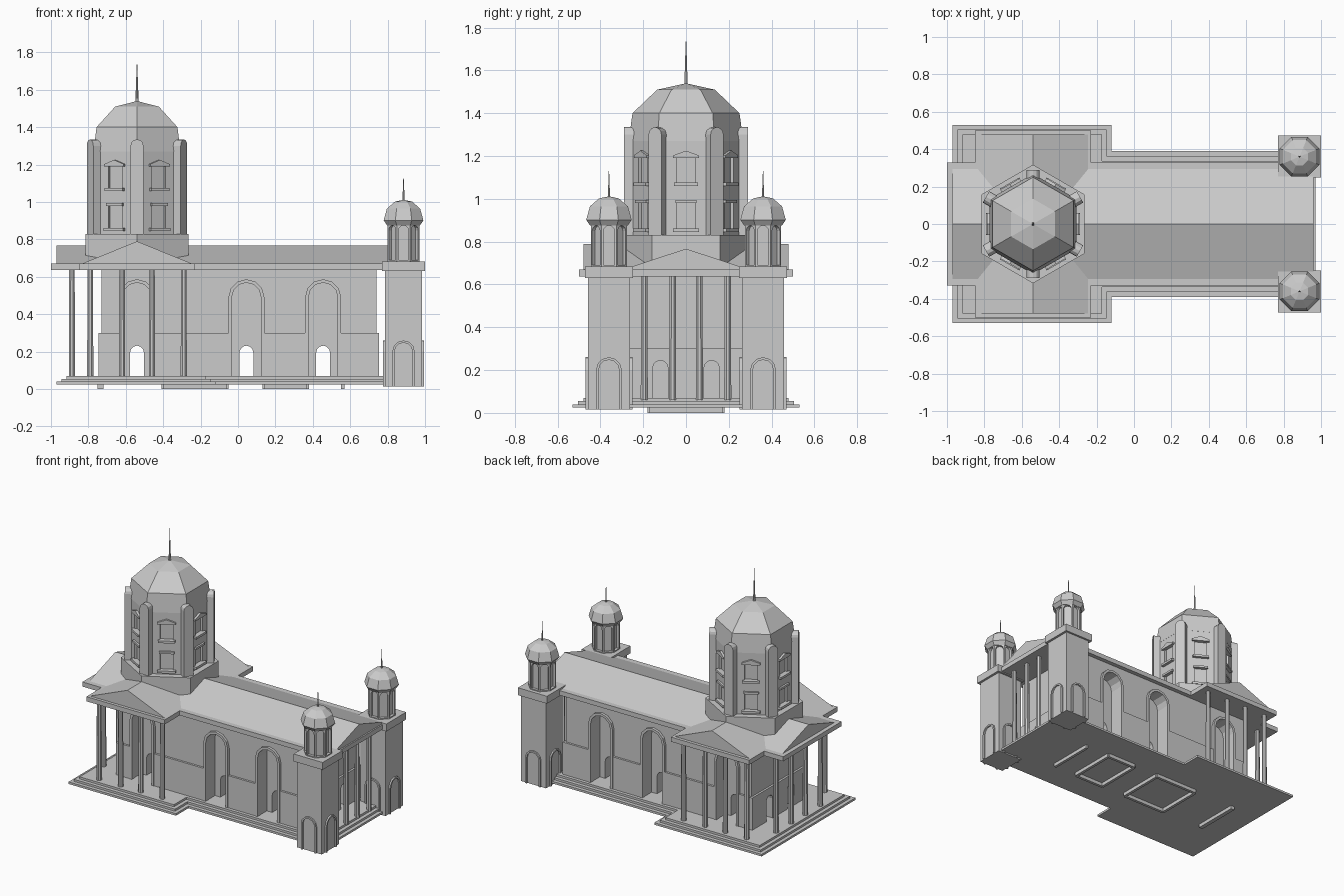
import bpy, bmesh
from math import sin, cos, pi, radians

if "Cube" in bpy.data.objects:
    bpy.data.objects.remove(bpy.data.objects["Cube"])


def finish(name, bm):
    bmesh.ops.remove_doubles(bm, verts=bm.verts, dist=1e-5)
    bmesh.ops.recalc_face_normals(bm, faces=bm.faces)
    me = bpy.data.meshes.new(name)
    bm.to_mesh(me)
    bm.free()
    ob = bpy.data.objects.new(name, me)
    bpy.context.collection.objects.link(ob)
    return ob


def prism(name, pts, d0, d1, a=0, c=(0, 0)):
    """Profile (u, z) extruded outwards from d0 to d1 in direction a (degrees) around c."""
    a = radians(a)
    bm = bmesh.new()
    rings = [[bm.verts.new((c[0] + cos(a) * d - sin(a) * u, c[1] + sin(a) * d + cos(a) * u, z))
              for u, z in pts] for d in (d0, d1)]
    n = len(pts)
    for r in rings:
        bm.faces.new(r)
    for i in range(n):
        j = (i + 1) % n
        bm.faces.new((rings[0][i], rings[0][j], rings[1][j], rings[1][i]))
    return finish(name, bm)


def rect(w, z0, z1):
    return [(-w, z0), (w, z0), (w, z1), (-w, z1)]


def box(name, x0, x1, y0, y1, z0, z1):
    return prism(name, [(y0, z0), (y1, z0), (y1, z1), (y0, z1)], x0, x1)


def arch(w, z0, top, n=6):
    s = top - w
    return [(-w, z0)] + [(-w * cos(pi * i / n), s + w * sin(pi * i / n)) for i in range(n + 1)] + [(w, z0)]


def arch_frame(w, z0, top, t):
    return arch(w, z0, top) + arch(w - t, z0, top - t)[::-1]


def lathe(name, c, n, rot, prof):
    """Many-sided solid from (radius, z) points; closed at both ends."""
    bm = bmesh.new()
    rings = [[bm.verts.new((c[0] + r * cos(radians(rot) + 2 * pi * i / n),
                            c[1] + r * sin(radians(rot) + 2 * pi * i / n), z))
              for i in range(n)] for r, z in prof]
    for a, b in zip(rings, rings[1:]):
        for i in range(n):
            j = (i + 1) % n
            bm.faces.new((a[i], a[j], b[j], b[i]))
    bm.faces.new(rings[0])
    bm.faces.new(rings[-1])
    return finish(name, bm)


def cut(ob, cutters):
    for k in cutters:
        m = ob.modifiers.new("cut", 'BOOLEAN')
        m.object = k
        m.solver = 'EXACT'
        bpy.context.view_layer.objects.active = ob
        bpy.ops.object.modifier_apply(modifier=m.name)
        bpy.data.objects.remove(k)


CX = -0.54              # dome centre
NICHES = (CX, 0.045, 0.455)
TX, TY = 0.885, 0.36    # tower centre

# Stepped platform
for i in range(3):
    d, z0 = 0.026 * i, 0.025 + 0.015 * i
    box("platform_wide_step", -0.97 + d, -0.12 - d, -0.53 + d, 0.53 - d, z0, z0 + 0.015)
    box("platform_nave_step", -0.25, 0.96 - d, -0.39 + d, 0.39 - d, z0, z0 + 0.015)

# Foundation strips under the platform
for x0, x1 in ((-0.4, -0.06), (0.14, 0.37)):
    for s in (-1, 1):
        box("foundation_long", x0, x1, s * 0.17 - 0.01, s * 0.17 + 0.01, 0, 0.03)
    for x in (x0, x1):
        box("foundation_cross", x - 0.01, x + 0.01, -0.17, 0.17, 0, 0.03)
box("foundation_west", -0.75, -0.72, -0.17, 0.17, 0, 0.03)
box("foundation_east", 0.55, 0.57, -0.17, 0.17, 0, 0.03)

# Main walls with thicker lower course, arched niches and passages
walls = [box("upper_wall", -0.73, 0.74, -0.30, 0.30, 0.06, 0.65),
         box("lower_wall", -0.745, 0.755, -0.315, 0.315, 0.05, 0.30)]
for w in walls:
    cutters = []
    for x in NICHES:
        for a in (90, -90):
            cutters.append(prism("niche_cut", arch(0.08, 0.07, 0.57), 0.21, 0.5, a, (x, 0)))
        cutters.append(prism("passage_cut", arch(0.037, 0.07, 0.232), -0.5, 0.5, 90, (x, 0)))
    for y in (-0.12, 0.12):
        cutters.append(prism("west_door_cut", arch(0.036, 0.07, 0.245), 0.69, 0.9, 180, (0, y)))
        cutters.append(prism("east_door_cut", arch(0.036, 0.07, 0.245), 0.70, 0.9, 0, (0, y)))
    cut(w, cutters)
for x in NICHES:
    for a in (90, -90):
        prism("niche_trim", arch_frame(0.096, 0.07, 0.587, 0.018), 0.28, 0.318, a, (x, 0))

# Portico columns on the west, north, south and east sides
for o in (-0.25, -0.08, 0.08, 0.25):
    spots = [(-0.888, o), (CX + o, -0.44), (CX + o, 0.44), (0.90, o * 0.78)]
    for p in spots:
        lathe("column", p, 8, 22.5, [(0.018, 0.06), (0.016, 0.645)])

# Cornices and gable roofs
box("nave_cornice", -1.0, 0.97, -0.33, 0.33, 0.637, 0.67)
box("transept_cornice", CX - 0.31, CX + 0.31, -0.50, 0.50, 0.637, 0.67)
prism("nave_roof", [(-0.30, 0.668), (0.30, 0.668), (0, 0.767)], -0.97, 0.96)
prism("transept_roof", [(-0.30, 0.668), (0.30, 0.668), (0, 0.79)], -0.478, 0.478, 90, (CX, 0))

# Central hexagonal drum, dome and spire
C = (CX, 0)
lathe("drum_base", C, 6, 90, [(0.317, 0.64), (0.317, 0.83)])
drum = lathe("drum", C, 6, 90, [(0.267, 0.82), (0.267, 1.27)])
cuts = []
for k in range(6):
    for z0, z1 in ((0.86, 0.985), (1.075, 1.195)):
        cuts.append(prism("window_cut", rect(0.042, z0, z1), 0.215, 0.3, 60 * k, C))
cut(drum, cuts)
lathe("dome", C, 6, 90, [(0.268, 1.27), (0.25, 1.40), (0.135, 1.51), (0.0, 1.54)])
lathe("dome_spire", C, 6, 0, [(0.009, 1.52), (0.006, 1.62), (0.0, 1.77)])
for k in range(6):
    a = 60 * k
    prism("drum_pilaster", arch(0.035, 0.83, 1.335), 0.20, 0.29, a + 30, C)
    prism("upper_window_hood", [(-0.06, 1.19), (0.06, 1.19), (0.06, 1.203), (0, 1.225), (-0.06, 1.203)],
          0.22, 0.247, a, C)
    prism("upper_window_sill", rect(0.056, 1.06, 1.076), 0.22, 0.252, a, C)
    prism("lower_window_lintel", rect(0.05, 0.98, 0.995), 0.22, 0.245, a, C)
    prism("lower_window_sill", rect(0.06, 0.845, 0.861), 0.22, 0.252, a, C)

# East towers with arched panels, lanterns, small domes and spires
for s in (-1, 1):
    T = (TX, s * TY)
    box("tower_shaft", TX - 0.098, TX + 0.098, T[1] - 0.098, T[1] + 0.098, 0.015, 0.64)
    box("tower_cornice", TX - 0.115, TX + 0.115, T[1] - 0.112, T[1] + 0.112, 0.63, 0.683)
    for k in range(4):
        prism("tower_arch_trim", arch_frame(0.06, 0.015, 0.26, 0.012), 0.09, 0.109, 90 * k, T)
    lantern = lathe("lantern", T, 8, 22.5, [(0.092, 0.68), (0.092, 0.91)])
    cut(lantern, [prism("lantern_cut", arch(0.026, 0.69, 0.875), 0.066, 0.12, 45 * k, T) for k in range(8)])
    lathe("lantern_dome", T, 8, 22.5, [(0.095, 0.875), (0.115, 0.902), (0.096, 0.965), (0.05, 1.002), (0.0, 1.012)])
    lathe("lantern_spire", T, 6, 0, [(0.006, 1.0), (0.004, 1.06), (0.0, 1.155)])
